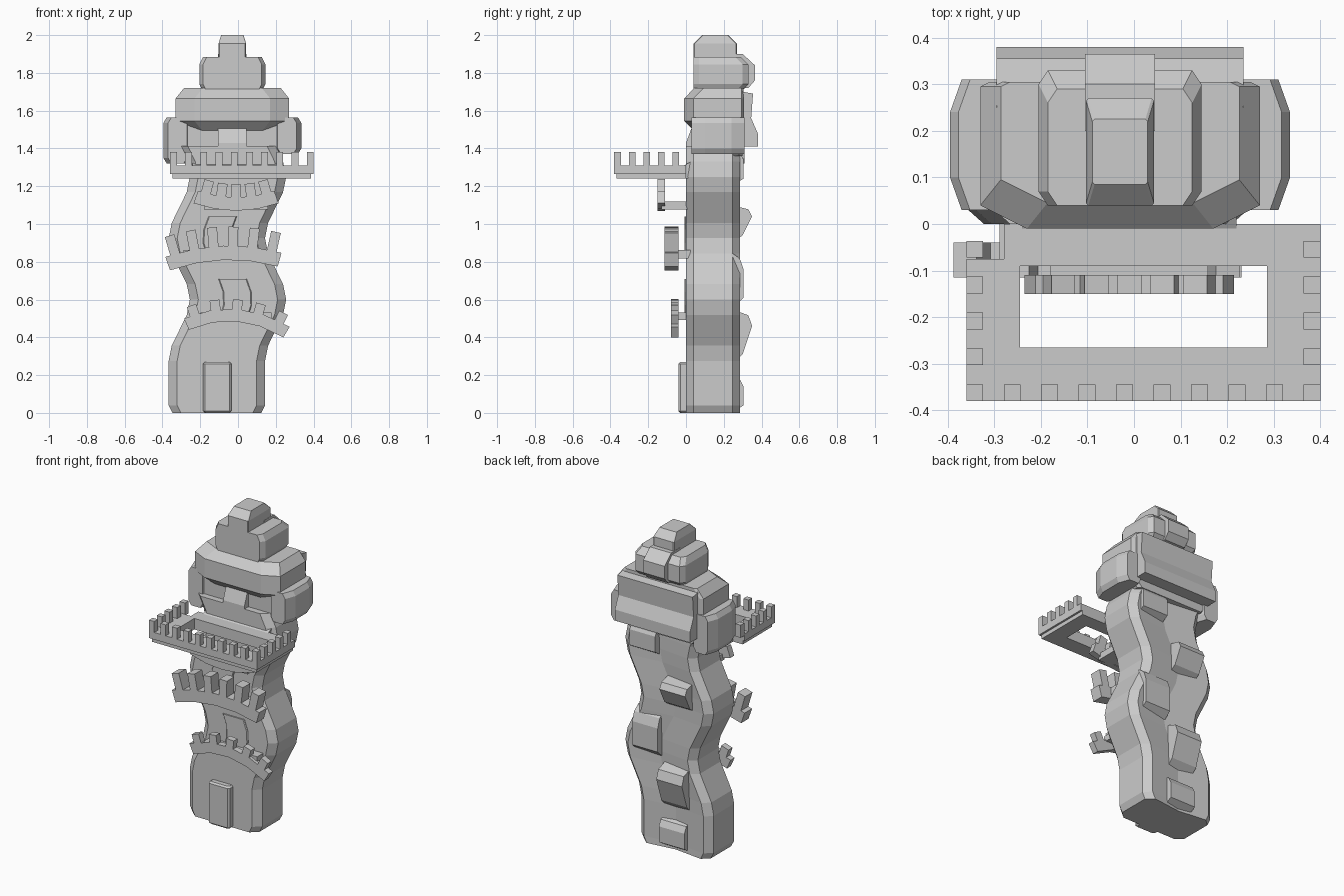
import bpy, bmesh
from math import cos, tau
from mathutils import Vector

default_cube = bpy.data.objects.get("Cube")
if default_cube:
    bpy.data.objects.remove(default_cube)

SHADE = .6
stone = bpy.data.materials.new("grey_stone")
stone.use_nodes = True
stone.diffuse_color = (SHADE, SHADE, SHADE, 1)
stone.node_tree.nodes["Principled BSDF"].inputs["Base Color"].default_value = stone.diffuse_color


def skin(bm, rings):
    """Skin a list of equal-length point rings and cap both ends."""
    loops = [[bm.verts.new(point) for point in ring] for ring in rings]
    for lower, upper in zip(loops, loops[1:]):
        for i in range(len(lower)):
            bm.faces.new((lower[i - 1], lower[i], upper[i], upper[i - 1]))
    bm.faces.new(reversed(loops[0]))
    bm.faces.new(loops[-1])


def box(bm, left, right, front, back, bottom, top):
    outline = [(left, front), (right, front), (right, back), (left, back)]
    skin(bm, [[(x, y, z) for x, y in outline] for z in (bottom, top)])


def finish(name, bm):
    bmesh.ops.recalc_face_normals(bm, faces=bm.faces)
    mesh = bpy.data.meshes.new(name)
    bm.to_mesh(mesh)
    bm.free()
    mesh.materials.append(stone)
    part = bpy.data.objects.new(name, mesh)
    bpy.context.collection.objects.link(part)


def loft(name, rings):
    bm = bmesh.new()
    skin(bm, rings)
    finish(name, bm)


def side_prism(name, middle, half, profile):
    """Extrude a (y, z) profile to both sides of a middle x."""
    loft(name, [[(x, y, z) for y, z in profile] for x in (middle - half, middle + half)])


def chamfered(middle, half, front, back, corner, z, rear=1):
    """Octagonal ring: a rectangle with its corners cut, the rear ones scaled."""
    wide, deep = corner
    right_side = [(half - wide, front), (half, front + deep),
                  (half, back - deep * rear), (half - wide * rear, back)]
    left_side = [(-x, y) for x, y in reversed(right_side)]
    return [(middle + x, y, z) for x, y in right_side + left_side]


def tier(name, middle, half, front, back, bottom, top, corner, slope,
         sides=1, lean_front=1, lean_back=1, rear=1):
    """Chamfered block whose top and bottom edges slope inwards."""
    rings = []
    for z, inset in ((bottom, slope), (bottom + slope, 0), (top - slope, 0), (top, slope)):
        rings.append(chamfered(middle, half - inset * sides, front + inset * lean_front,
                               back - inset * lean_back, corner, z, rear))
    loft(name, rings)


# Swaying trunk: straight foot, then a wave up to the head
PERIOD, SWING, FOOT = .65, .056, .275


def sway(z):
    phase = (max(z, FOOT) - FOOT) / PERIOD
    return -SWING - SWING * cos(tau * phase)


trunk_levels = [0, .04] + [FOOT + PERIOD * step / 8 for step in range(15)]
trunk_rings = []
for z in trunk_levels:
    half = .255 if z else .235
    ring = chamfered(sway(z), half, 0, .285, (.045, .04), z)
    ring.insert(4, (sway(z), .262, z))
    trunk_rings.append(ring)
loft("tower_trunk", trunk_rings)

# Door at the foot
tier("door", -.11, .075, -.04, .05, 0, .27, corner=(.01, .01), slope=.01)

# Thin panels that follow the wave on the front
for name, bottom in (("lower_panel", .5), ("upper_panel", .83)):
    levels = [bottom + step * .07 for step in range(4)]
    loft(name, [chamfered(sway(z), .075, -.008, .02, (.005, .005), z) for z in levels])

# Stones set alternately into the back, every second one a wedge
for i in range(5):
    centre = .1 + .3 * i
    is_wedge = i % 2 == 1
    reach = .35 if is_wedge else .305
    tall = .3 if i in (1, 2) else .2
    offset = -.05 if is_wedge else .1 * min(i, 1)
    bottom, top = centre - tall / 2, centre + tall / 2
    shoulder = reach - (.05 if is_wedge else 0)
    side_prism(f"back_stone_{i + 1}", sway(centre) + offset, .09,
               [(.24, bottom), (shoulder, bottom + tall / 5), (reach, centre + tall / 5),
                (reach - .02, top - tall / 9), (.24, top)])


# Battlement terraces: a bent wall with merlons standing square to it
def terrace(name, middle, half, crest, drop, tilt, height, front, back, merlons, merlon_tall):
    def foot(u):
        return Vector((middle + u * half, 0, crest - drop * u * u + tilt * u))

    def upward(u):
        return Vector((2 * drop * u - tilt, 0, half)).normalized()

    def slab(start, end):
        corners = [(start, front), (start, back), (end, back), (end, front)]
        return [(p.x, y, p.z) for p, y in corners]

    bm = bmesh.new()
    stations = [step / 2 for step in range(-2, 3)]
    skin(bm, [slab(foot(u), foot(u) + upward(u) * height) for u in stations])
    for i in range(merlons):
        u = (2 * i + 1) / merlons - 1
        up = upward(u)
        along = Vector((up.z, 0, -up.x)) * .026
        base = foot(u) + up * height * .8
        tip = foot(u) + up * (height + merlon_tall)
        skin(bm, [slab(base + side, tip + side) for side in (-along, along)])
    # Bracket joining the wall to the trunk
    ledge = crest + height * .1
    box(bm, middle - half * .75, middle + half * .75, (front + back) / 2, .03, ledge, ledge + height * .6)
    finish(name, bm)


terrace("lower_terrace", middle=-.01, half=.25, crest=.485, drop=.065, tilt=-.02, height=.065,
        front=-.08, back=-.04, merlons=5, merlon_tall=.05)
terrace("middle_terrace", middle=-.075, half=.285, crest=.81, drop=.045, tilt=.01, height=.075,
        front=-.115, back=-.04, merlons=6, merlon_tall=.1)
terrace("upper_terrace", middle=-.01, half=.225, crest=1.07, drop=-.04, tilt=0, height=.07,
        front=-.15, back=-.11, merlons=5, merlon_tall=.07)

# Large open balcony: a frame with a narrower underside
LEFT, RIGHT, FRONT, RIM = -.36, .4, -.38, .115
FLOOR, RAIL, TIPS, BEVEL = 1.24, 1.31, 1.38, .025
bm = bmesh.new()
for bottom, top, inset in ((FLOOR, FLOOR + BEVEL, BEVEL / 2), (FLOOR + BEVEL, RAIL, 0)):
    box(bm, LEFT + inset, RIGHT - inset, FRONT + inset, FRONT + RIM, bottom, top)
    box(bm, LEFT + inset, LEFT + RIM, FRONT + RIM, -.075, bottom, top)
    box(bm, RIGHT - RIM, RIGHT - inset, FRONT + RIM, 0, bottom, top)
    box(bm, LEFT + RIM * .7, RIGHT - RIM, -.09, 0, bottom, top)
finish("balcony_floor", bm)

# Merlons along the front and down both sides of the balcony
MERLON = .036
bm = bmesh.new()
front_step = (RIGHT - LEFT - MERLON) / 9
spots = [(LEFT + front_step * i, FRONT) for i in range(10)]
for i in range(1, 5):
    spots += [(x, FRONT + .077 * i) for x in (LEFT, RIGHT - MERLON)]
for x, y in spots:
    box(bm, x, x + MERLON, y, y + MERLON, RAIL - .01, TIPS)
finish("balcony_merlons", bm)
side_prism("balcony_collar", -.01, .23, [(-.01, FLOOR), (-.01, RAIL), (.08, 1.36), (.08, FLOOR)])

# Face block and nose
HEAD = -.03
tier("face_block", HEAD, .26, .04, .3, 1.36, 1.6, corner=(.02, .02), slope=.02,
     lean_front=0, lean_back=0)
side_prism("nose", HEAD, .075, [(.06, 1.36), (0, 1.37), (0, 1.43), (.03, 1.51), (.06, 1.51)])

# Side blocks like ears, the right one hanging lower
for name, side in (("right_ear", -1), ("left_ear", 1)):
    tier(name, HEAD + side * .29, .075, .03, .31, 1.345 + side * .025, 1.565,
         corner=(.025, .07), slope=.03, sides=.6, lean_front=0, lean_back=0)

# Broad cap and the stepped slab behind it
tier("broad_cap", HEAD, .3, -.01, .305, 1.49, 1.72, corner=(.1, .05), slope=.055,
     sides=.8, lean_back=0, rear=.2)
side_prism("back_slab", HEAD, .265,
           [(.25, 1.41), (.38, 1.41), (.38, 1.48), (.345, 1.56), (.355, 1.69), (.25, 1.71)])

# Middle tier, its rear band and the crown knob
tier("middle_tier", HEAD, .175, .04, .33, 1.7, 1.885, corner=(.02, .03), slope=.04,
     sides=.5, lean_front=0)
side_prism("rear_band", HEAD, .075,
           [(.2, 1.71), (.33, 1.72), (.365, 1.76), (.365, 1.84), (.3, 1.9), (.2, 1.9)])
tier("crown_knob", HEAD, .073, .04, .27, 1.8, 2, corner=(.005, .005), slope=.045, sides=.3)
